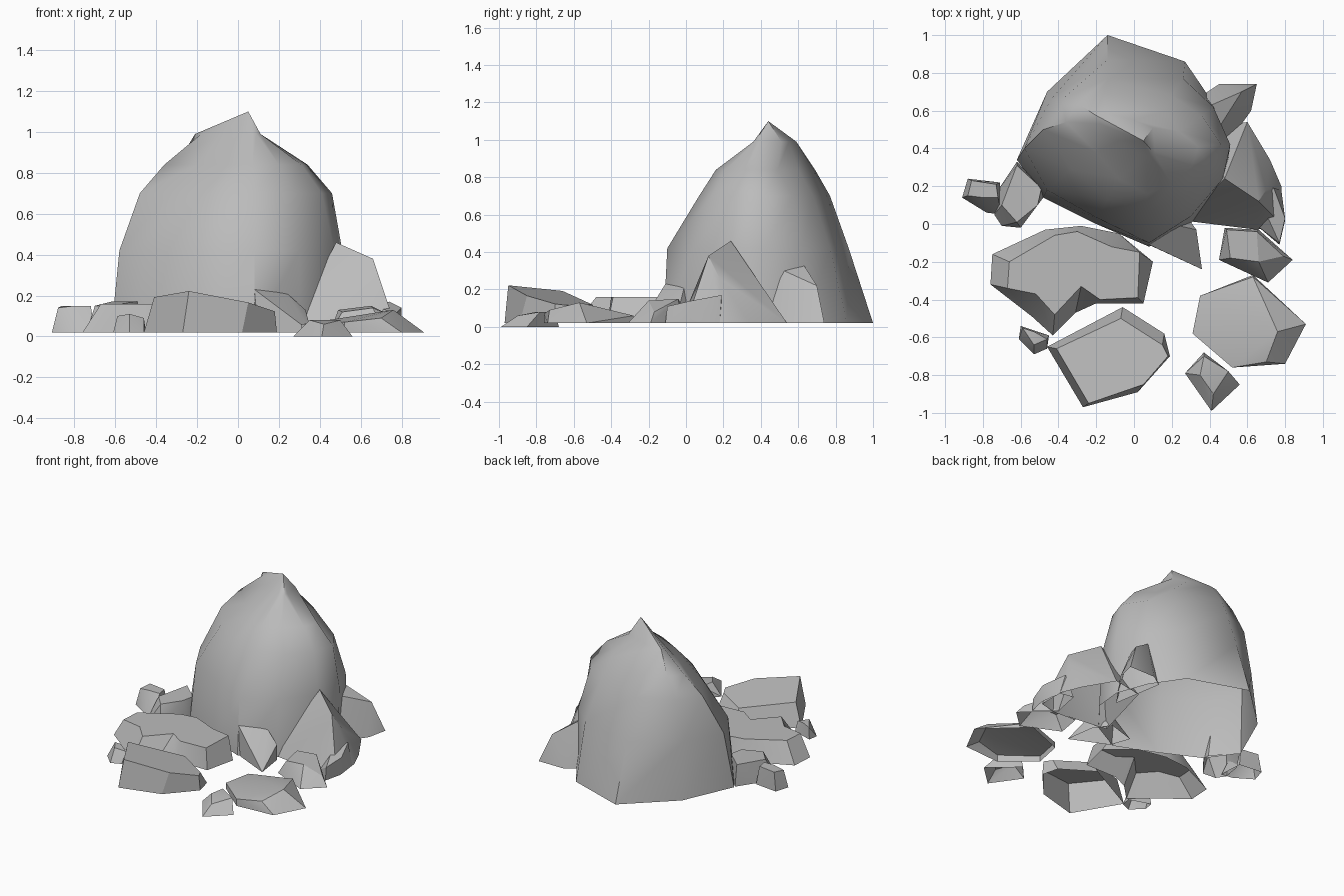
import bpy, bmesh, math
from mathutils import Vector

cube = bpy.data.objects.get("Cube")
if cube:
    bpy.data.objects.remove(cube, do_unlink=True)

# One plain stone colour
stone = bpy.data.materials.new("stone grey")
stone.use_nodes = True
grey = (0.5, 0.5, 0.5, 1)
stone.diffuse_color = grey
shader = stone.node_tree.nodes["Principled BSDF"]
shader.inputs["Base Color"].default_value = grey
shader.inputs["Roughness"].default_value = 0.9

UNIT = 0.01   # coordinates below are in hundredths
GROUND = 2


def finish(name, bm, smooth_angle):
    """Turn a bmesh into a shaded stone object."""
    bmesh.ops.scale(bm, vec=Vector((UNIT, UNIT, UNIT)), verts=bm.verts)
    mesh = bpy.data.meshes.new(name)
    bm.to_mesh(mesh)
    bm.free()
    mesh.materials.append(stone)
    obj = bpy.data.objects.new(name, mesh)
    bpy.context.collection.objects.link(obj)
    bpy.ops.object.select_all(action='DESELECT')
    obj.select_set(True)
    bpy.context.view_layer.objects.active = obj
    bpy.ops.object.shade_smooth_by_angle(angle=math.radians(smooth_angle))
    return obj


def loft(name, rings, apex=None, smooth_angle=30):
    """Bridge matching rings, hollow below; cap with a face or an apex."""
    bm = bmesh.new()
    loops = [[bm.verts.new(p) for p in ring] for ring in rings]
    count = len(loops[0])
    for low, high in zip(loops, loops[1:]):
        for i in range(count):
            j = (i + 1) % count
            bm.faces.new((low[i], low[j], high[j], high[i]))
    if apex:
        tip = bm.verts.new(apex)
        for i in range(count):
            bm.faces.new((loops[-1][i], loops[-1][(i + 1) % count], tip))
    else:
        bm.faces.new(loops[-1])
    bmesh.ops.recalc_face_normals(bm, faces=bm.faces)
    return finish(name, bm, smooth_angle)


def level(points, z):
    return [(x, y, z) for x, y in points]


def chunk(name, base, top, ground=GROUND, smooth_angle=28):
    """Convex rock, hollow below, from a ground outline and raised corners."""
    bm = bmesh.new()
    for p in level(base, ground) + list(top):
        bm.verts.new(p)
    hull = bmesh.ops.convex_hull(bm, input=bm.verts)
    loose = set(hull["geom_interior"]) | set(hull["geom_unused"])
    bmesh.ops.delete(bm, geom=[v for v in loose if isinstance(v, bmesh.types.BMVert)],
                     context='VERTS')
    bmesh.ops.dissolve_limit(bm, angle_limit=math.radians(3),
                             verts=bm.verts, edges=bm.edges)
    bmesh.ops.recalc_face_normals(bm, faces=bm.faces)
    under = [f for f in bm.faces
             if all(abs(v.co.z - ground) < UNIT for v in f.verts)]
    bmesh.ops.delete(bm, geom=under, context='FACES')
    return finish(name, bm, smooth_angle)


# Main boulder: rings run from the front around the left, with a sharp peak
foot = [(8, -12), (30, 0), (48, 22), (50, 42), (42, 64), (27, 86),
        (-14, 100), (-46, 70), (-62, 34), (-48, 14), (-20, 0)]
waist = [(8, -10), (30, 4), (47, 24), (51, 42), (42, 62), (26, 77),
         (-14, 87), (-44, 66), (-58, 40), (-46, 18), (-19, 3)]
shoulder = [(8, 7), (27, 14), (41, 27), (46, 42), (36, 57), (20, 68),
            (-14, 77), (-38, 66), (-48, 50), (-33, 29), (-14, 13)]
neck = [(7, 16), (20, 21), (31, 31), (34, 41), (24, 49), (17, 60),
        (-16, 69), (-30, 64), (-36, 54), (-20, 38), (-8, 24)]
crown = [(7, 36), (9, 36), (11, 37), (11, 40), (10, 51), (0, 55),
         (-15, 59), (-21, 58), (-18, 53), (-8, 44), (-1, 39)]
loft("main_boulder",
     [level(foot, GROUND), level(waist, 42), level(shoulder, 70),
      level(neck, 84), level(crown, 99)],
     apex=(5, 44, 110), smooth_angle=48)

# Rocks leaning on the left of the boulder
chunk("left_buttress",
      [(25, 2), (65, -3), (78, 0), (78, 20), (72, 34), (60, 54), (38, 50)],
      [(48, 24, 46), (66, 12, 38), (70, 18, 26)])
chunk("left_buttress_foot",
      [(64, 0), (77, -11), (80, 2), (78, 18), (68, 20)],
      [(67, 12, 15), (74, 19, 17), (80, 3, 14), (77, -10, 11)])
chunk("left_rear_spur",
      [(65, 74), (45, 74), (36, 68), (62, 60), (42, 32)],
      [(41, 63, 33), (57, 70, 22), (43, 48, 32)])
chunk("front_wedge",
      [(36, -24), (33, -3), (10, -12), (5, 2), (25, 8)],
      [(8, -11, 23), (24, -1, 21), (33, -3, 13)])

# Rocks on the right of the boulder
chunk("right_rock",
      [(-74, 5), (-72, 18), (-62, 33), (-48, 18), (-48, 14), (-60, -2), (-70, -1)],
      [(-70, 10, 15), (-62, 31, 17), (-49, 19, 17), (-51, 10, 17), (-62, 1, 15)])
chunk("right_outer_rock",
      [(-91, 14), (-88, 24), (-71, 22), (-70, 5), (-78, 6)],
      [(-88, 15, 14), (-86, 23, 15), (-73, 21, 15), (-72, 14, 15), (-80, 14, 15)])

# Wide notched slab in front of the boulder
slab_foot = [(-76, -32), (-75, -16), (-47, -3), (-28, -1), (-8, -5), (10, -20),
             (5, -42), (-20, -42), (-31, -47), (-43, -59), (-54, -49)]
slab_top = [(-67, -34), (-66, -20), (-42, -6), (-30, -4), (-12, -12), (3, -15),
            (2, -39), (-18, -40), (-28, -33), (-42, -48), (-52, -37)]
loft("notched_slab", [level(slab_foot, GROUND), level(slab_top, 16)])

# Tilted slab at the very front
tilt_foot = [(-46, -65), (-27, -97), (2, -89), (19, -70), (16, -58), (-6, -44)]
tilt_top = [(-41, -66), (-24, -95), (5, -85), (18, -70), (15, -64), (-7, -50)]
loft("tilted_slab", [level(tilt_foot, GROUND),
                     [(x, y, 2 - 0.13 * x - 0.18 * y) for x, y in tilt_top]])

# Low scattered stones
chunk("left_slab",
      [(31, -58), (35, -38), (63, -27), (91, -53), (80, -74), (52, -76)],
      [(76, -57, 13), (70, -73, 9), (63, -28, 6), (35, -38, 6), (31, -58, 6),
       (52, -76, 7)])
chunk("left_block",
      [(45, -19), (48, -2), (66, -3), (84, -19), (71, -31)],
      [(49, -3, 13), (65, -4, 15), (66, -20, 14), (51, -18, 12), (79, -17, 8)])
chunk("front_left_stone",
      [(27, -79), (37, -68), (56, -85), (41, -99)],
      [(37, -70, 8), (35, -80, 8), (50, -78, 8), (42, -90, 6)], ground=0)
chunk("front_right_pebble",
      [(-61, -61), (-60, -54), (-45, -59), (-46, -66), (-53, -69)],
      [(-59, -55, 10), (-53, -57, 11), (-46, -61, 9), (-53, -64, 11)])
